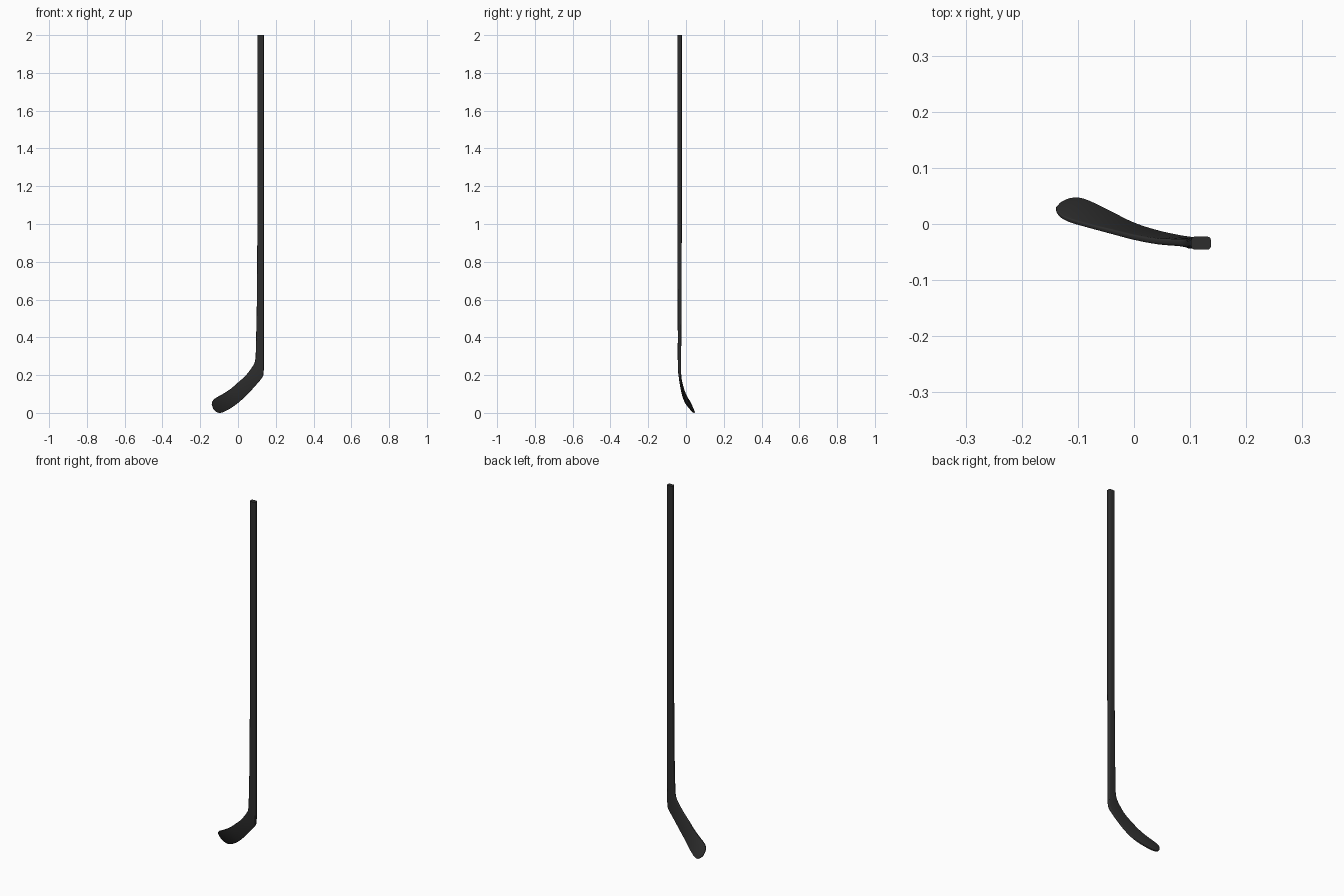
import bpy, bmesh, math
from mathutils import Vector

if "Cube" in bpy.data.objects:
    bpy.data.objects.remove(bpy.data.objects["Cube"])

# One dark colour
black = bpy.data.materials.new("matte_black")
black.diffuse_color = (0.027, 0.027, 0.027, 1)
black.use_nodes = True
black.node_tree.nodes["Principled BSDF"].inputs["Base Color"].default_value = black.diffuse_color

# Straight shaft: (upper/left edge, lower/right edge, thickness)
shaft = [
    ((.102, -.034, 2.0), (.137, -.034, 2.0), .023),
    ((.102, -.034, 0.9), (.137, -.034, 0.9), .023),
    ((.100, -.034, 0.6), (.137, -.034, 0.6), .021),
    ((.096, -.034, 0.4), (.137, -.034, 0.4), .019),
]
# Heel and curved, twisted blade
blade = [
    ((.094, -.035, .320), (.137, -.035, .290), .018),
    ((.090, -.034, .275), (.136, -.034, .218), .016),
    ((.077, -.033, .246), (.128, -.032, .188), .013),
    ((.040, -.031, .198), (.090, -.026, .143), .011),
    ((.000, -.024, .162), (.045, -.016, .095), .010),
    ((-.040, -.014, .128), (.000, -.001, .055), .009),
    ((-.080, -.004, .102), (-.045, .022, .024), .008),
    ((-.112, .005, .084), (-.080, .039, .007), .008),
    ((-.128, .012, .073), (-.100, .045, .004), .007),
    ((-.137, .021, .060), (-.118, .043, .011), .006),
    ((-.139, .028, .048), (-.131, .037, .025), .004),
]


def flat(s):
    return list(s[0]) + list(s[1]) + [s[2]]


def smooth(rows, steps):
    """Catmull-Rom interpolation of the stations."""
    out = []
    for i in range(len(rows) - 1):
        a, b, c, d = (rows[max(0, min(len(rows) - 1, i + k))] for k in (-1, 0, 1, 2))
        for j in range(steps):
            t = j / steps
            out.append([.5 * (2 * q + (r - p) * t + (2*p - 5*q + 4*r - s) * t * t
                              + (3*q - p - 3*r + s) * t ** 3)
                        for p, q, r, s in zip(a, b, c, d)])
    out.append(rows[-1])
    return out


def section(top, bottom, normal, thick):
    """Rounded rectangle between two edge points."""
    mid, across = (top + bottom) / 2, top - bottom
    w, h = across.length / 2, thick / 2
    u = across.normalized()
    r = min(.006, h * .75, w * .75)
    pts = []
    for k, (sx, sy) in enumerate(((1, 1), (-1, 1), (-1, -1), (1, -1))):
        for j in range(5):
            a = math.radians(90 * k + 22.5 * j)
            pts.append(mid + u * (sx * (w - r) + r * math.cos(a))
                       + normal * (sy * (h - r) + r * math.sin(a)))
    return pts


rows = [flat(s) for s in shaft] + smooth([flat(s) for s in blade], 4)
tops = [Vector(r[:3]) for r in rows]
bots = [Vector(r[3:6]) for r in rows]
mids = [(a + b) / 2 for a, b in zip(tops, bots)]

# Loft the whole stick in one skin
bm = bmesh.new()
rings = []
for i, r in enumerate(rows):
    tangent = mids[min(i + 1, len(rows) - 1)] - mids[max(i - 1, 0)]
    n = tangent.cross(tops[i] - bots[i]).normalized()
    rings.append([bm.verts.new(p) for p in section(tops[i], bots[i], n, r[6])])
for a, b in zip(rings, rings[1:]):
    for k in range(len(a)):
        m = (k + 1) % len(a)
        bm.faces.new((a[k], a[m], b[m], b[k]))
bm.faces.new(rings[0])
bm.faces.new(rings[-1])
bmesh.ops.recalc_face_normals(bm, faces=bm.faces)

# Stand exactly on the ground
low = min(v.co.z for v in bm.verts)
for v in bm.verts:
    if v.co.z < .3:
        v.co.z -= low * (1 - v.co.z / .3)

mesh = bpy.data.meshes.new("hockey_stick")
bm.to_mesh(mesh)
bm.free()
mesh.materials.append(black)
stick = bpy.data.objects.new("hockey_stick", mesh)
bpy.context.collection.objects.link(stick)
bpy.context.view_layer.objects.active = stick
stick.select_set(True)
bpy.ops.object.shade_smooth_by_angle(angle=math.radians(40))
